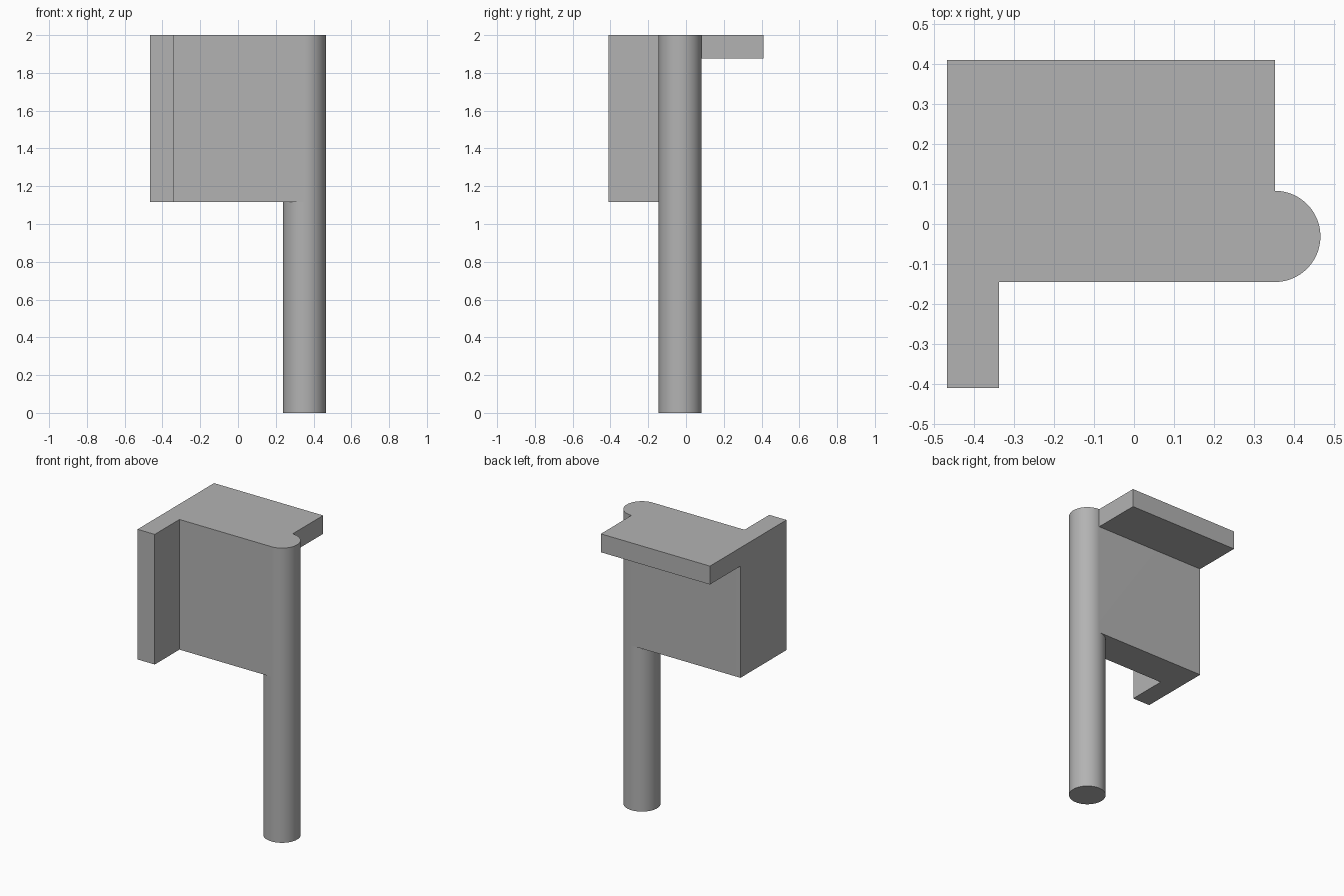
import bpy
import bmesh
import math

if "Cube" in bpy.data.objects:
    bpy.data.objects.remove(bpy.data.objects["Cube"], do_unlink=True)

# Main dimensions
LEFT, FLANGE_IN = -0.467, -0.338
POLE_X, POLE_Y, R = 0.352, -0.031, 0.114
FRONT, BACK = POLE_Y - R, POLE_Y + R
DEPTH, TOP = 0.41, 2.0
PANEL_Z, LEDGE_Z = 1.117, 1.875

grey = bpy.data.materials.new("plain grey")
grey.use_nodes = True
colour = (0.45, 0.45, 0.45, 1)
grey.diffuse_color = colour
grey.node_tree.nodes["Principled BSDF"].inputs["Base Color"].default_value = colour


def extrude_profile(name, points, z0, z1):
    """Closed outline in plan, raised from z0 to z1."""
    bm = bmesh.new()
    base = bm.faces.new([bm.verts.new((x, y, z0)) for x, y in points])
    raised = bmesh.ops.extrude_face_region(bm, geom=[base])["geom"]
    bmesh.ops.translate(bm, vec=(0, 0, z1 - z0),
                        verts=[v for v in raised if isinstance(v, bmesh.types.BMVert)])
    bmesh.ops.recalc_face_normals(bm, faces=bm.faces)
    mesh = bpy.data.meshes.new(name)
    bm.to_mesh(mesh)
    bm.free()
    mesh.materials.append(grey)
    obj = bpy.data.objects.new(name, mesh)
    bpy.context.collection.objects.link(obj)
    return obj


# Round pole, full height
SIDES = 96
circle = [(POLE_X + R * math.cos(math.tau * i / SIDES),
           POLE_Y + R * math.sin(math.tau * i / SIDES)) for i in range(SIDES)]
bracket = extrude_profile("bracket_with_pole", circle, 0, TOP)

# L-shaped panel: thick web tangent to the pole, with a forward flange
panel = extrude_profile("panel", [
    (LEFT, -DEPTH), (FLANGE_IN, -DEPTH), (FLANGE_IN, FRONT),
    (POLE_X, FRONT), (POLE_X, BACK), (LEFT, BACK)], PANEL_Z, TOP)

# Ledge projecting backward along the top
ledge = extrude_profile("ledge", [
    (LEFT, POLE_Y), (POLE_X, POLE_Y), (POLE_X, DEPTH), (LEFT, DEPTH)], LEDGE_Z, TOP)

# Fuse the parts into one solid
bpy.context.view_layer.objects.active = bracket
bracket.select_set(True)
for part in (panel, ledge):
    union = bracket.modifiers.new("union", "BOOLEAN")
    union.operation = "UNION"
    union.solver = "EXACT"
    union.object = part
    bpy.ops.object.modifier_apply(modifier=union.name)
    bpy.data.objects.remove(part, do_unlink=True)

bpy.ops.object.shade_smooth_by_angle(angle=math.radians(30))
